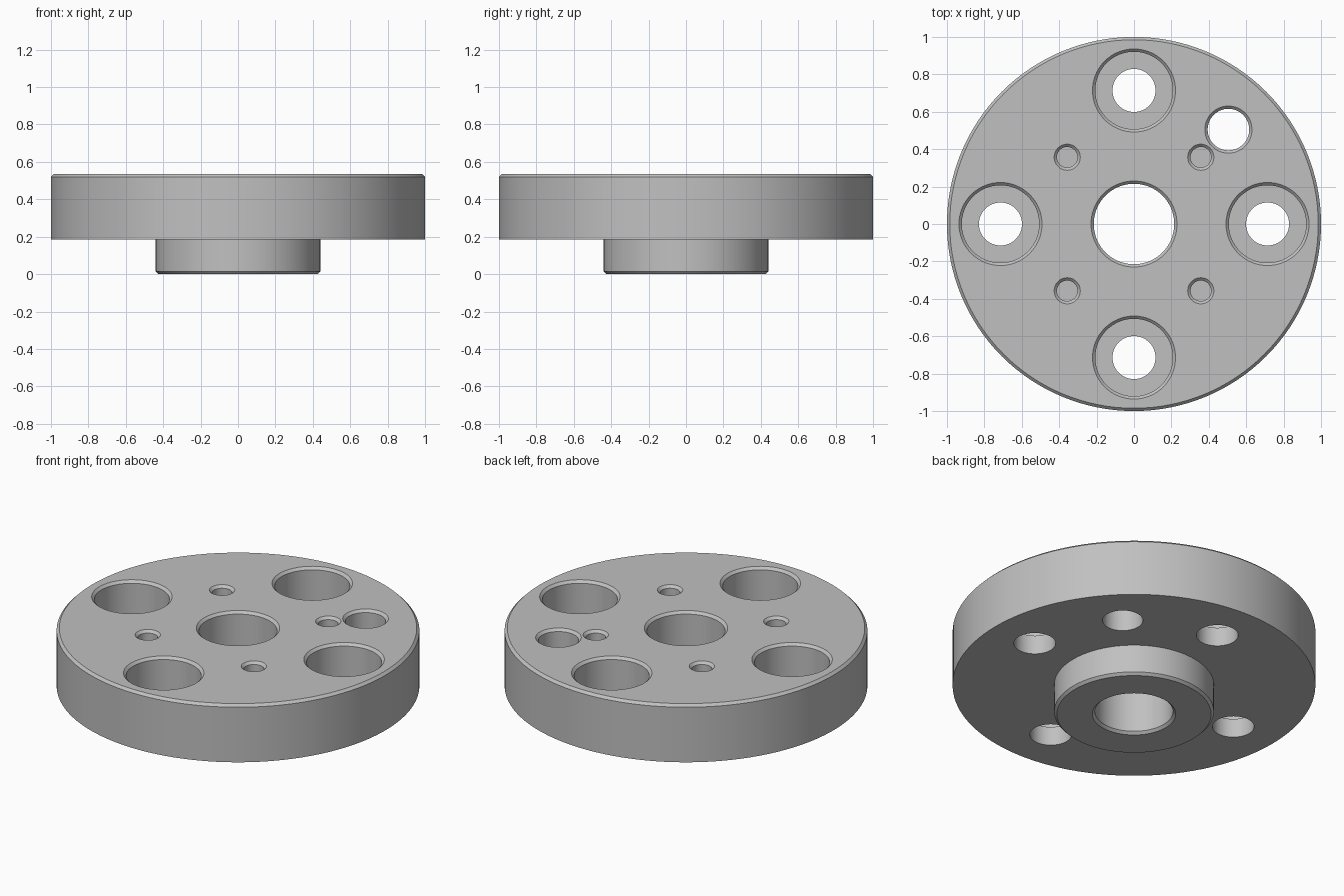
import bpy, bmesh
from math import cos, sin, tau, radians

cube = bpy.data.objects.get("Cube")
if cube:
    bpy.data.objects.remove(cube)

TOP, UNDERSIDE, CHAMFER = 0.535, 0.185, 0.015
BOLT_CIRCLE = 0.714


def lathe(bm, profile, centre=(0, 0), segments=64, ring=False):
    """Turn (radius, z) points about a vertical axis; ring closes the section, otherwise the ends are capped."""
    loops = [[bm.verts.new((centre[0] + r * cos(tau * i / segments),
                            centre[1] + r * sin(tau * i / segments), z))
              for i in range(segments)] for r, z in profile]
    pairs = list(zip(loops, loops[1:]))
    if ring:
        pairs.append((loops[-1], loops[0]))
    else:
        bm.faces.new(loops[0])
        bm.faces.new(loops[-1])
    for a, b in pairs:
        for i in range(segments):
            j = (i + 1) % segments
            bm.faces.new((a[i], a[j], b[j], b[i]))


def finish(bm, name):
    bmesh.ops.recalc_face_normals(bm, faces=bm.faces)
    mesh = bpy.data.meshes.new(name)
    bm.to_mesh(mesh)
    bm.free()
    obj = bpy.data.objects.new(name, mesh)
    bpy.context.collection.objects.link(obj)
    return obj


def mouth(r):
    """Chamfered hole mouth, carried slightly past the top face."""
    extra = 0.02
    return [(r, TOP - CHAMFER), (r + CHAMFER + extra, TOP + extra)]


steel = bpy.data.materials.new("steel_grey")
steel.use_nodes = True
colour = (0.53, 0.53, 0.53, 1)
steel.diffuse_color = colour
steel.node_tree.nodes["Principled BSDF"].inputs["Base Color"].default_value = colour

# Flange with its locating boss and chamfered central bore
bore, boss, c = 0.215, 0.44, CHAMFER
bm = bmesh.new()
lathe(bm, [(bore + c, 0), (boss - c, 0), (boss, c), (boss, UNDERSIDE),
           (1, UNDERSIDE), (1, TOP - c), (1 - c, TOP), (bore + c, TOP),
           (bore, TOP - c), (bore, c)], segments=128, ring=True)
flange = finish(bm, "flange")
flange.data.materials.append(steel)

# Hole cutters
bm = bmesh.new()
below = UNDERSIDE - 0.05
for k in range(4):
    # counterbored bolt holes
    a = tau * k / 4
    floor = TOP - 0.235
    lathe(bm, [(0.115, below), (0.115, floor), (0.207, floor)] + mouth(0.207),
          (BOLT_CIRCLE * cos(a), BOLT_CIRCLE * sin(a)))
    # small blind holes
    a += tau / 8
    lathe(bm, [(0.055, TOP - 0.25)] + mouth(0.055),
          (0.505 * cos(a), 0.505 * sin(a)), 48)
# single plain through hole
d = BOLT_CIRCLE * cos(tau / 8)
lathe(bm, [(0.111, below)] + mouth(0.111), (d, d))
cutters = finish(bm, "hole_cutters")
cutters.data.materials.append(steel)
cutters.hide_render = True

# Cut the holes and shade the walls smooth
cut = flange.modifiers.new("holes", 'BOOLEAN')
cut.operation, cut.solver, cut.object = 'DIFFERENCE', 'EXACT', cutters
for o in bpy.context.selected_objects:
    o.select_set(False)
bpy.context.view_layer.objects.active = flange
flange.select_set(True)
bpy.ops.object.modifier_apply(modifier=cut.name)
bpy.data.objects.remove(cutters)
bpy.ops.object.shade_smooth_by_angle(angle=radians(25))
